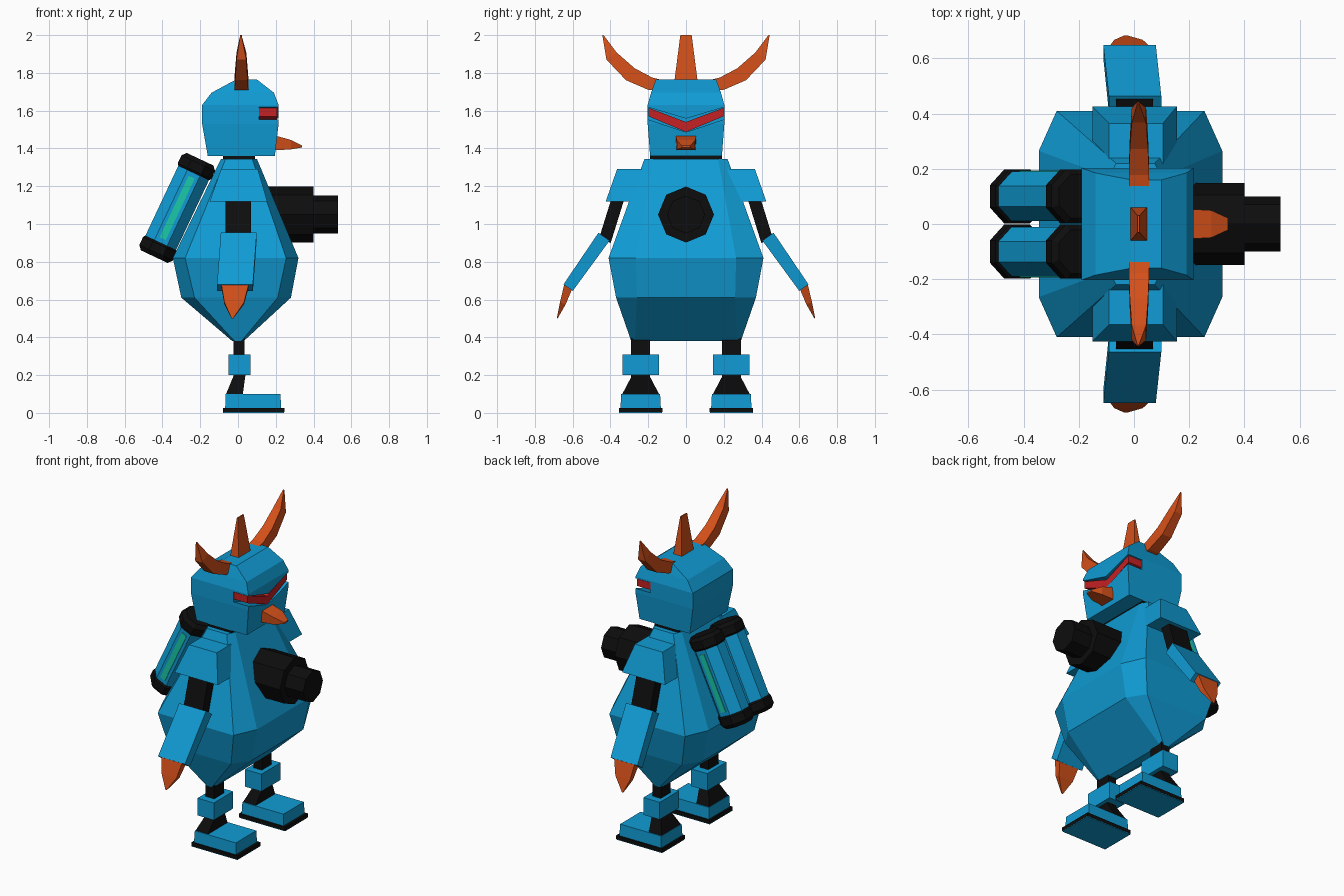
import bpy, bmesh
from math import cos, sin, pi
from mathutils import Vector

if "Cube" in bpy.data.objects:
    bpy.data.objects.remove(bpy.data.objects["Cube"])


def material(name, rgb):
    m = bpy.data.materials.new(name)
    m.diffuse_color = (*rgb, 1)
    m.use_nodes = True
    m.node_tree.nodes["Principled BSDF"].inputs["Base Color"].default_value = m.diffuse_color
    return m


BLUE = material("blue", (0.005, 0.33, 0.66))
BLACK = material("black", (0.004, 0.004, 0.004))
ORANGE = material("orange", (0.66, 0.08, 0.01))
RED = material("red", (0.56, 0.015, 0.017))
TEAL = material("teal", (0.01, 0.58, 0.40))


def loft(name, rings, mat):
    """Skin a list of equal-length point rings, capped at both ends."""
    bm = bmesh.new()
    vs = [[bm.verts.new(p) for p in r] for r in rings]
    n = len(rings[0])
    for a, b in zip(vs, vs[1:]):
        for i in range(n):
            j = (i + 1) % n
            bm.faces.new((a[i], a[j], b[j], b[i]))
    bm.faces.new(vs[0])
    bm.faces.new(vs[-1])
    bmesh.ops.recalc_face_normals(bm, faces=bm.faces)
    me = bpy.data.meshes.new(name)
    bm.to_mesh(me)
    bm.free()
    me.materials.append(mat)
    ob = bpy.data.objects.new(name, me)
    bpy.context.collection.objects.link(ob)
    return ob


def rect(z, x0, x1, y0, y1):
    return [(x0, y0, z), (x1, y0, z), (x1, y1, z), (x0, y1, z)]


def chamfered(z, x0, x1, yh, cx, cy):
    return [(x0 + cx, -yh, z), (x1 - cx, -yh, z), (x1, -yh + cy, z), (x1, yh - cy, z),
            (x1 - cx, yh, z), (x0 + cx, yh, z), (x0, yh - cy, z), (x0, -yh + cy, z)]


def octagon(c, axis, r, phase):
    e1 = Vector((0, 1, 0))
    e2 = axis.cross(e1)
    return [c + r * (cos(phase + k * pi / 4) * e1 + sin(phase + k * pi / 4) * e2)
            for k in range(8)]


def limb(name, stations, s, mat):
    """Square-section limb bending in the y-z plane; station = x, y, z, half x, half thickness."""
    c = [Vector((p[0], p[1] * s, p[2])) for p in stations]
    rings = []
    for i, p in enumerate(stations):
        t = c[min(i + 1, len(c) - 1)] - c[max(i - 1, 0)]
        n = Vector((0, -t.z, t.y)).normalized() * p[4]
        h = Vector((p[3], 0, 0))
        rings.append([c[i] - h - n, c[i] + h - n, c[i] + h + n, c[i] - h + n])
    return loft(name, rings, mat)


def vee(x, w, lift):
    return [(x, -w, 1.615 + lift), (x, 0, 1.54 + lift), (x, w, 1.615 + lift),
            (x, w, 1.57), (x, 0, 1.487), (x, -w, 1.57)]


# Body and neck
loft("body", [chamfered(0.38, -0.03, 0.03, 0.29, 0.012, 0.02),
              chamfered(0.61, -0.30, 0.28, 0.37, 0.07, 0.11),
              chamfered(0.82, -0.345, 0.32, 0.41, 0.065, 0.145),
              chamfered(1.345, -0.09, 0.10, 0.22, 0.025, 0.05)], BLUE)
loft("neck", [rect(1.33, -0.08, 0.09, -0.19, 0.19), rect(1.37, -0.08, 0.09, -0.19, 0.19)], BLACK)

# Head with a V-shaped visor slot
head = loft("head", [rect(z, a, b, -y, y) for z, a, b, y in (
    (1.36, -0.16, 0.195, 0.19), (1.53, -0.19, 0.215, 0.203), (1.63, -0.19, 0.215, 0.203),
    (1.695, -0.14, 0.19, 0.185), (1.765, -0.01, 0.10, 0.16))], BLUE)
slot = loft("visor_slot_cutter", [vee(0.11, 0.25, 0.018), vee(0.3, 0.25, 0.018)], BLUE)
slot.hide_render = True
slot.hide_viewport = True
cut = head.modifiers.new("visor_slot", 'BOOLEAN')
cut.operation = 'DIFFERENCE'
cut.solver = 'EXACT'
cut.object = slot
loft("visor", [vee(0.10, 0.198, 0), vee(0.207, 0.198, 0)], RED)

# Beak
loft("beak", [[(x, -y, z0), (x, y, z0), (x, y * 1.1, z1), (x, -y * 1.1, z1)]
              for x, y, z0, z1 in ((0.19, 0.05, 1.39, 1.47), (0.28, 0.045, 1.395, 1.445),
                                   (0.34, 0.02, 1.405, 1.415))], ORANGE)

# Crest horn
loft("crest_horn", [rect(1.69, -0.02, 0.055, -0.07, 0.07),
                    rect(2.0, 0.013, 0.02, -0.03, 0.03)], ORANGE)

# Chest cannon
X = Vector((1, 0, 0))
loft("chest_cannon", [octagon(Vector((x, 0, 1.05)), X, r, 0) for x, r in (
    (0.08, 0.148), (0.40, 0.148), (0.40, 0.1), (0.53, 0.1))], BLACK)

axis = Vector((0.24, 0, 0.51)).normalized()
across = Vector((axis.z, 0, -axis.x))

for s, side in ((1, "left"), (-1, "right")):
    # Side horns
    limb(side + "_horn", [(0.018, 0.14, 1.735, 0.037, 0.03), (0.018, 0.19, 1.743, 0.037, 0.034),
                          (0.018, 0.295, 1.793, 0.033, 0.039), (0.018, 0.394, 1.889, 0.026, 0.033),
                          (0.015, 0.44, 2.0, 0.003, 0.003)], s, ORANGE)

    # Shoulder pad, upper arm, forearm, hand spike
    loft(side + "_shoulder_pad", [
        rect(1.12, -0.15, 0.155, s * 0.2, s * 0.425),
        rect(1.29, -0.09, 0.105, s * 0.2, s * 0.365)], BLUE)
    limb(side + "_upper_arm", [(0.002, 0.34, 1.2, 0.067, 0.033),
                               (0.002, 0.43, 0.91, 0.067, 0.033)], s, BLACK)
    limb(side + "_forearm", [(0.004, 0.434, 0.933, 0.095, 0.036),
                             (-0.016, 0.624, 0.663, 0.095, 0.03)], s, BLUE)
    limb(side + "_hand_spike", [(-0.016, 0.622, 0.672, 0.072, 0.024),
                                (-0.02, 0.652, 0.58, 0.052, 0.016),
                                (-0.03, 0.682, 0.50, 0.004, 0.002)], s, ORANGE)

    # Back tank with end caps and glowing stripe
    mid = Vector((-0.322, s * 0.1, 1.085))

    def tank(name, stations, mat):
        loft(name, [octagon(mid + axis * t, axis, r, pi / 8) for t, r in stations], mat)

    tank(side + "_tank", [(-0.25, 0.097), (0.25, 0.097)], BLUE)
    for e, end in ((1, "top"), (-1, "bottom")):
        tank(f"{side}_tank_{end}_cap", [(e * 0.205, 0.098), (e * 0.215, 0.106),
                                        (e * 0.262, 0.106), (e * 0.285, 0.085)], BLACK)
    loft(side + "_tank_stripe", [
        [mid + axis * (a * 0.18) + across * (b * 0.018) + Vector((0, s * y, 0))
         for a, b in ((-1, -1), (1, -1), (1, 1), (-1, 1))] for y in (0.08, 0.093)], TEAL)

    # Leg: hip rod, knee block, shin, foot, sole
    def leg(name, low, high, mat):
        rings = [rect(z, a, b, s * 0.24 - h, s * 0.24 + h) for z, a, b, h in (low, high)]
        loft(f"{side}_{name}", rings, mat)

    leg("hip_rod", (0.19, -0.025, 0.035, 0.05), (0.45, -0.025, 0.035, 0.05), BLACK)
    leg("knee_block", (0.20, -0.05, 0.065, 0.097), (0.31, -0.05, 0.065, 0.097), BLUE)
    leg("shin", (0.095, -0.065, 0.025, 0.10), (0.205, -0.02, 0.04, 0.042), BLACK)
    leg("foot", (0.025, -0.068, 0.228, 0.107), (0.10, -0.065, 0.225, 0.103), BLUE)
    leg("sole", (0.004, -0.08, 0.245, 0.115), (0.027, -0.08, 0.245, 0.115), BLACK)
    leg("sole_plate", (0.0, -0.079, 0.244, 0.114), (0.006, -0.079, 0.244, 0.114), BLUE)
